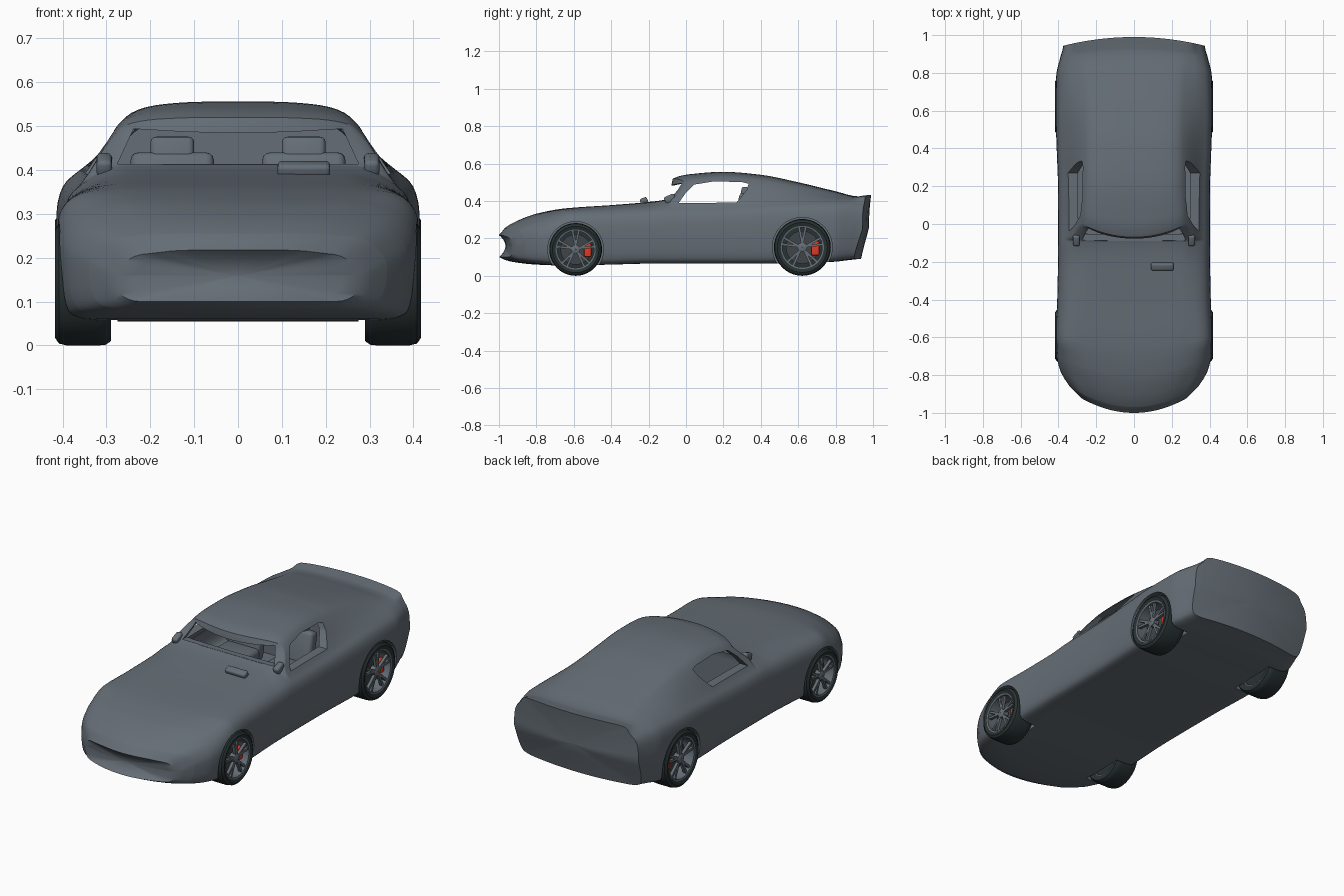
import bpy, bmesh, math
from mathutils import Matrix, Vector

if "Cube" in bpy.data.objects:
    bpy.data.objects.remove(bpy.data.objects["Cube"])


def material(name, rgb):
    m = bpy.data.materials.new(name)
    m.diffuse_color = (*rgb, 1)
    m.use_nodes = True
    m.node_tree.nodes["Principled BSDF"].inputs["Base Color"].default_value = m.diffuse_color
    return m


GREY = material("slate_grey", (.13, .155, .18))
TYRE = material("tyre_black", (.022, .032, .033))
DISC = material("disc_grey", (.05, .06, .065))
RED = material("caliper_red", (.75, .045, .02))


def make(name, bm, mat=None):
    bmesh.ops.recalc_face_normals(bm, faces=bm.faces)
    me = bpy.data.meshes.new(name)
    bm.to_mesh(me)
    bm.free()
    ob = bpy.data.objects.new(name, me)
    bpy.context.collection.objects.link(ob)
    if mat:
        me.materials.append(mat)
    return ob


def activate(ob):
    bpy.ops.object.select_all(action='DESELECT')
    ob.select_set(True)
    bpy.context.view_layer.objects.active = ob


def smooth(ob, deg=35):
    activate(ob)
    bpy.ops.object.shade_smooth_by_angle(angle=math.radians(deg))


# Body stations: y, floor z, half width, shoulder z, roof edge x, roof edge z, top z
ST = [(-1, .10, .28, .20, .17, .212, .218), (-.97, .085, .34, .24, .22, .25, .255),
      (-.9, .07, .39, .27, .25, .287, .295), (-.8, .06, .41, .305, .27, .325, .332),
      (-.65, .055, .417, .345, .27, .357, .36), (-.4, .06, .407, .353, .27, .375, .378),
      (-.2, .065, .403, .36, .27, .388, .395), (-.09, .065, .402, .37, .28, .41, .413),
      (-.07, .065, .402, .37, .27, .492, .52), (.02, .065, .402, .37, .27, .503, .543),
      (.2, .065, .403, .375, .265, .507, .556), (.4, .065, .41, .385, .265, .49, .54),
      (.6, .07, .416, .395, .27, .46, .50), (.8, .075, .412, .397, .28, .427, .452),
      (.92, .085, .39, .395, .29, .415, .425), (.99, .09, .375, .39, .30, .425, .433)]


def station(y):
    """Monotone cubic interpolation of all section values."""
    i = max(k for k in range(len(ST) - 1) if ST[k][0] <= y or k == 0)
    h = ST[i + 1][0] - ST[i][0]
    t = (y - ST[i][0]) / h

    def slope(k, j):
        if k in (0, len(ST) - 1):
            return 0
        a = (ST[k][j] - ST[k-1][j]) / (ST[k][0] - ST[k-1][0])
        b = (ST[k+1][j] - ST[k][j]) / (ST[k+1][0] - ST[k][0])
        return 2 * a * b / (a + b) if a * b > 0 else 0
    return [(2*t**3 - 3*t*t + 1) * ST[i][j] + (t**3 - 2*t*t + t) * h * slope(i, j)
            + (3*t*t - 2*t**3) * ST[i+1][j] + (t**3 - t*t) * h * slope(i + 1, j)
            for j in range(1, 7)]


def section(zb, w, zs, xr, zr, zt):
    p = [(0, zb), (.6 * w, zb), (.9 * w, zb), (.98 * w, zb + .03), (1.005 * w, zb + .6 * (zs - zb)),
         (.98 * w, zs - .035), (.87 * w, zs + .005), (xr + .01, zr), (.85 * xr, zr + .75 * (zt - zr)),
         (.45 * xr, zt), (0, zt)]
    for _ in range(2):  # corner cutting rounds the section
        q = [p[0]]
        for a, b in zip(p, p[1:]):
            q += [(a[0]*k + b[0]*(1-k), a[1]*k + b[1]*(1-k)) for k in (.75, .25)]
        p = q + [p[-1]]
    return p + [(-x, z) for x, z in p[-2:0:-1]]


def clamp(v):
    return min(1, max(0, v))


def bend(x, y, z):
    """Curve the nose, tail and roof front in plan."""
    o = clamp((-y - .5) / .5) * x * x
    tail = clamp((y - .75) / .24)
    o -= tail * (.33 * x * x + .34 * max(0, .25 - z))
    o += .9 * x * x * clamp((z - .41) / .08) * clamp((.2 - y) / .27) * (y > -.15)
    return Vector((x, y + o, z))


def loft(name, ys, change, dents, mat=None):
    bm = bmesh.new()
    secs = [(y, section(*change(*station(y)))) for y in ys]

    def cap(y, sec, dent):
        zc = (min(p[1] for p in sec) + max(p[1] for p in sec)) / 2
        return [(y + dent * (1 - s * s), [(x * s, zc + (z - zc) * s) for x, z in sec])
                for s in (.03, .3, .6, .85)]
    full = cap(*secs[0], dents[0]) + secs + cap(*secs[-1], dents[1])[::-1]
    rings = [[bm.verts.new(bend(x, y, z)) for x, z in s] for y, s in full]
    n = len(rings[0])
    for a, b in zip(rings, rings[1:]):
        for i in range(n):
            j = (i + 1) % n
            bm.faces.new((a[i], a[j], b[j], b[i]))
    bm.faces.new(rings[0])
    bm.faces.new(rings[-1])
    return make(name, bm, mat)


def prism(name, pts, axis, lo, hi, mat=None):
    bm = bmesh.new()
    at = (lambda a, b, c: (c, a, b)) if axis == 'x' else (lambda a, b, c: (a, c, b))
    ends = [[bm.verts.new(at(a, b, c)) for a, b in pts] for c in (lo, hi)]
    for e in ends:
        bm.faces.new(e)
    for i in range(len(pts)):
        j = (i + 1) % len(pts)
        bm.faces.new((ends[0][i], ends[0][j], ends[1][j], ends[1][i]))
    return make(name, bm, mat)


def circle(cy, cz, r, n=40):
    return [(cy + r * math.cos(math.tau * i / n), cz + r * math.sin(math.tau * i / n)) for i in range(n)]


# Body shell
ys = sorted({round(-1 + i * 1.99 / 64, 4) for i in range(65)} | {s[0] for s in ST} | {-.08, -.085, -.075, -.985})
body = loft("body", ys, lambda *v: v, (.035, -.012), GREY)

# Openings: cabin, side windows, windscreen, wheel arches
WHEELS = [("front", -.59, .141), ("rear", .622, .152)]
cutters = [
    loft("cabin_cutter", [-.058 + .42 * i / 16 for i in range(17)],
         lambda zb, w, zs, xr, zr, zt: (.22, .35, zs - .01, xr - .022, zr - .018, zt - .028), (0, 0)),
    prism("window_cutter", [(-.04, .388), (.0, .445), (.045, .488), (.15, .505), (.3, .501), (.335, .492),
                            (.325, .46), (.29, .415), (.27, .392)], 'x', -.6, .6),
    prism("windscreen_cutter", [(-.275, .414), (.275, .414), (.238, .494), (.12, .487), (0, .484),
                                (-.12, .487), (-.238, .494)], 'y', -.3, .06)]
for n, y, r in WHEELS:
    for s in (-1, 1):
        cutters.append(prism("arch_cutter", circle(y, r, r + .008), 'x', *sorted((s * .275, s * .6))))
for c in cutters:
    c.hide_render = True
    m = body.modifiers.new("cut", 'BOOLEAN')
    m.operation, m.solver, m.object = 'DIFFERENCE', 'EXACT', c
    activate(body)
    bpy.ops.object.modifier_apply(modifier=m.name)
    bpy.data.objects.remove(c)
smooth(body)


# Rounded blocks: seats, mirror stubs, cowl ridge
def block(name, loc, size, rot=0, mat=GREY, bevel=.3):
    bm = bmesh.new()
    bmesh.ops.create_cube(bm, size=1, matrix=Matrix.Diagonal((*size, 1)))
    bmesh.ops.bevel(bm, geom=bm.edges[:], offset=min(size) * bevel, segments=3, affect='EDGES', profile=.5)
    bm.transform(Matrix.Translation(loc) @ Matrix.Rotation(rot, 4, 'X'))
    ob = make(name, bm, mat)
    smooth(ob, 50)
    return ob


for side, s in (("left", 1), ("right", -1)):
    block(side + "_seat_cushion", (s * .15, .16, .25), (.2, .22, .08))
    block(side + "_seat_back", (s * .15, .295, .33), (.19, .06, .22), -.2)
    block(side + "_headrest", (s * .15, .315, .44), (.1, .045, .07), -.2)
    block(side + "_mirror_stub", (s * .305, -.085, .412), (.035, .06, .04), .4)
block("cowl_ridge", (.15, -.225, .402), (.12, .04, .03), .35)


# Wheels
def lathe(name, prof, mat, y, zc, s, seg=40):
    bm = bmesh.new()
    rings = [[bm.verts.new((s * x, y + r * math.cos(math.tau * i / seg), zc + r * math.sin(math.tau * i / seg)))
              for r, x in prof] for i in range(seg)]
    for i in range(seg):
        a, b = rings[i], rings[(i + 1) % seg]
        for k in range(len(prof)):
            m = (k + 1) % len(prof)
            bm.faces.new((a[k], a[m], b[m], b[k]))
    ob = make(name, bm, mat)
    smooth(ob)


def spokes(name, y, zc, r, s):
    bm = bmesh.new()
    for i in range(5):
        for d in (-.2, .2):
            turn = Matrix.Rotation(math.tau * i / 5 + math.pi / 2, 4, 'X')
            lean = Matrix.Translation((0, r * .13, 0)) @ Matrix.Rotation(d, 4, 'X')
            bar = Matrix.Translation((s * .396, r * .3, 0)) @ Matrix.Diagonal((.016, r * .62, r * .085, 1))
            bmesh.ops.create_cube(bm, size=1, matrix=Matrix.Translation((0, y, zc)) @ turn @ lean @ bar)
    make(name, bm, GREY)


for n, y, r in WHEELS:
    for side, s in (("left", 1), ("right", -1)):
        nm = n + "_" + side
        lathe(nm + "_tyre", [(r * .74, .295), (r * .93, .29), (r * .99, .302), (r, .32), (r, .39),
                             (r * .97, .408), (r * .88, .417), (r * .74, .41)], TYRE, y, r, s)
        lathe(nm + "_rim", [(r * .70, .297), (r * .76, .297), (r * .76, .412), (r * .70, .41)], GREY, y, r, s)
        lathe(nm + "_hub", [(.002, .375), (r * .17, .375), (r * .17, .405), (r * .1, .41), (.002, .41)],
              GREY, y, r, s, 20)
        lathe(nm + "_brake_disc", [(.002, .352), (r * .58, .352), (r * .58, .362), (.002, .362)], DISC, y, r, s)
        lathe(nm + "_wheel_back", [(.002, .315), (r * .72, .315), (r * .72, .325), (.002, .325)], TYRE, y, r, s)
        spokes(nm + "_spokes", y, r, r, s)
        block(nm + "_caliper", (s * .368, y + r * .46, r * .97), (.03, r * .27, r * .5), 0, RED, .2)
